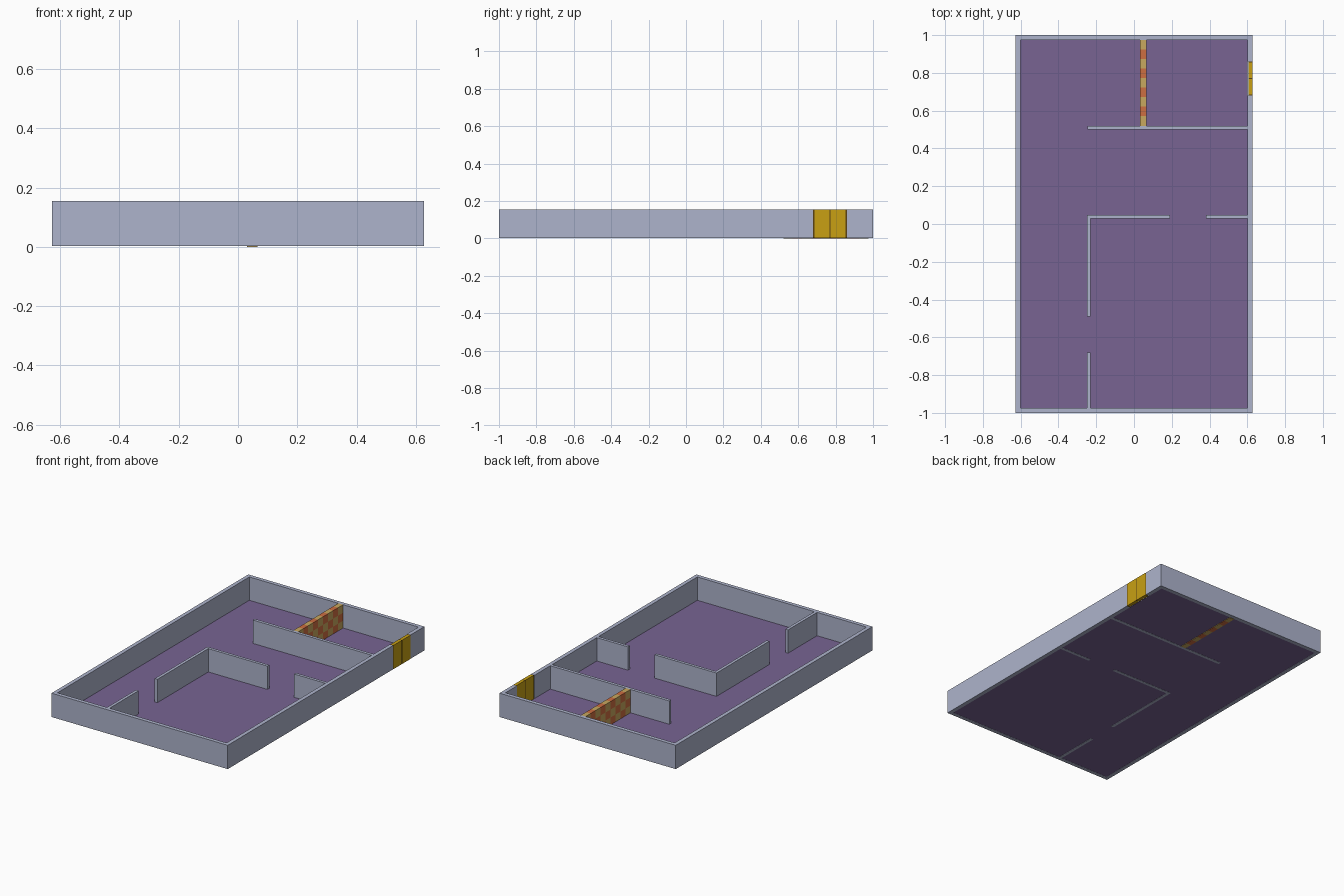
import bpy, bmesh

if "Cube" in bpy.data.objects:
    bpy.data.objects.remove(bpy.data.objects["Cube"])

def material(name, rgb):
    m = bpy.data.materials.new(name)
    m.diffuse_color = (*rgb, 1)
    m.use_nodes = True
    m.node_tree.nodes["Principled BSDF"].inputs["Base Color"].default_value = m.diffuse_color
    return m

WALL = material("pale blue grey", (0.42, 0.456, 0.604))
FLOOR = material("muted purple", (0.188, 0.127, 0.288))
TAN = material("tan", (0.578, 0.392, 0.114))
ORANGE = material("burnt orange", (0.61, 0.156, 0.053))
GOLD = material("gold", (0.578, 0.352, 0.007))
BROWN = material("dark brown", (0.10, 0.053, 0.006))

def add_box(bm, x0, x1, y0, y1, z0, z1, mat=0):
    verts = bmesh.ops.create_cube(bm, size=1)["verts"]
    for v in verts:
        v.co = (x0 + (v.co.x + 0.5) * (x1 - x0),
                y0 + (v.co.y + 0.5) * (y1 - y0),
                z0 + (v.co.z + 0.5) * (z1 - z0))
    for f in {f for v in verts for f in v.link_faces}:
        f.material_index = mat

def finish(name, bm, *mats):
    me = bpy.data.meshes.new(name)
    bm.to_mesh(me)
    bm.free()
    for m in mats:
        me.materials.append(m)
    ob = bpy.data.objects.new(name, me)
    bpy.context.collection.objects.link(ob)

def box(name, mat, *dims):
    bm = bmesh.new()
    add_box(bm, *dims)
    finish(name, bm, mat)

X, Y, T = 0.627, 1.0, 0.025      # outer half sizes and wall thickness
Z0, Z1 = 0.002, 0.155            # wall bottom and top
XI, YI = X - T, Y - T
D0, D1 = 0.68, 0.86              # doorway along y

# Floor slab inside the walls
box("floor", FLOOR, -XI, XI, -YI, YI, 0.003, 0.005)

# Outer walls, with a doorway in the right one
box("front_wall", WALL, -X, X, -Y, -YI, Z0, Z1)
box("back_wall", WALL, -X, X, YI, Y, Z0, Z1)
box("left_wall", WALL, -X, -XI, -YI, YI, Z0, Z1)
box("right_wall_long", WALL, XI, X, -YI, D0, Z0, Z1)
box("right_wall_short", WALL, XI, X, D1, YI, Z0, Z1)

# Inner partitions
partitions = {
    "hall_partition": (-0.245, XI, 0.50, 0.52),
    "room_partition_left": (-0.25, 0.19, 0.028, 0.047),
    "room_partition_right": (0.38, XI, 0.028, 0.047),
    "side_partition_back": (-0.25, -0.231, -0.49, 0.028),
    "side_partition_front": (-0.25, -0.231, -YI, -0.68),
}
for name, d in partitions.items():
    box(name, WALL, *d, Z0, Z1)

# Checkered partition: 9 columns by 3 rows of blocks
bm = bmesh.new()
cols, rows = 9, 3
cy, cz = (YI - 0.52) / cols, Z1 / rows
for i in range(cols):
    for j in range(rows):
        add_box(bm, 0.031, 0.065, 0.52 + i * cy, 0.52 + (i + 1) * cy,
                j * cz, (j + 1) * cz, (i + j) % 2)
finish("checkered_partition", bm, TAN, ORANGE)

# Double door: two gold leaves between thin brown seams
seam = 0.006
mid = (D0 + D1) / 2
for name, a, b in (("door_leaf_front", D0 + seam, mid - seam / 2),
                   ("door_leaf_back", mid + seam / 2, D1 - seam)):
    box(name, GOLD, XI + 0.004, X + 0.001, a, b, Z0, Z1)
for name, a in (("door_jamb_front", D0), ("door_seam", mid - seam / 2),
                ("door_jamb_back", D1 - seam)):
    box(name, BROWN, XI + 0.004, X, a, a + seam, Z0, Z1)
